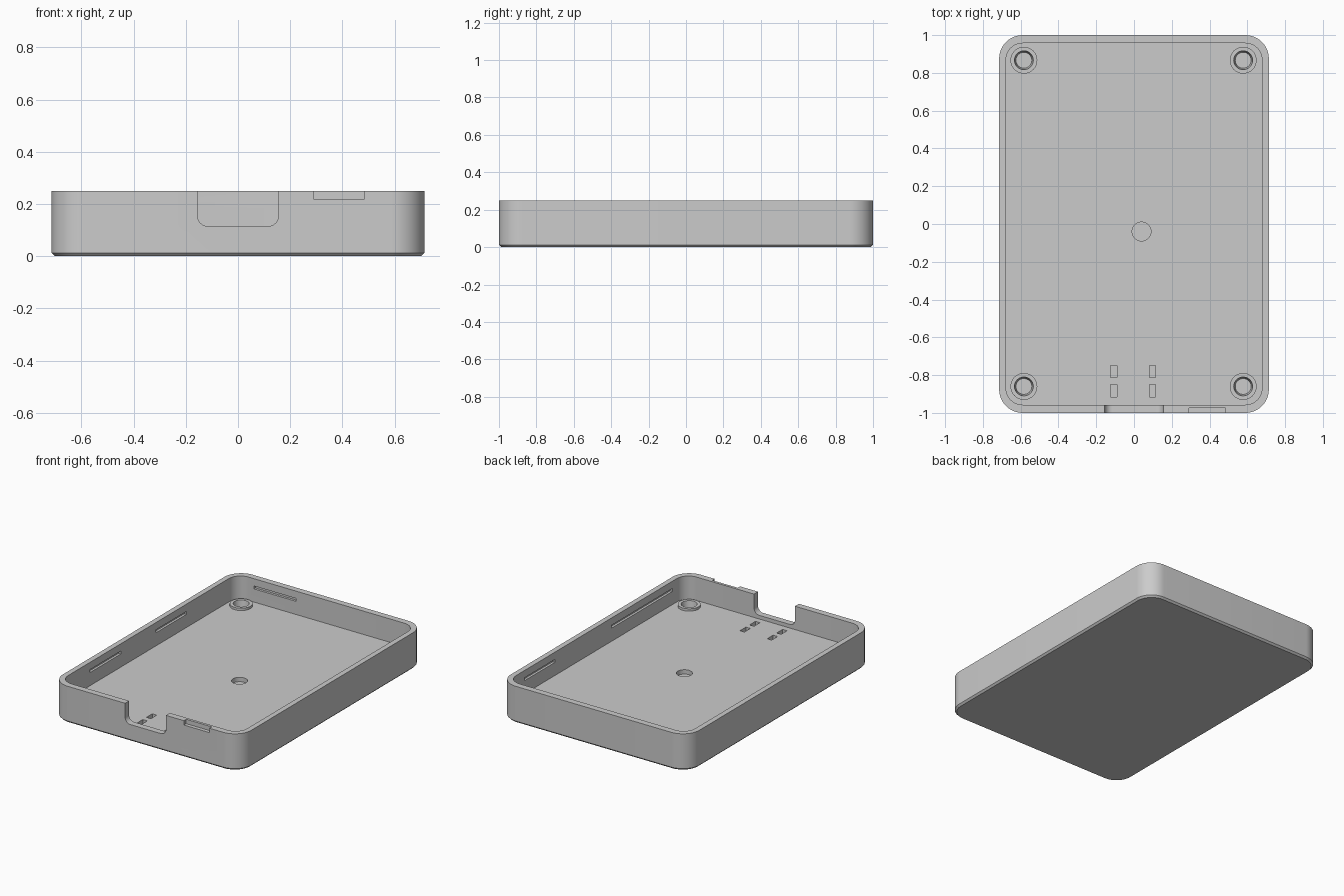
import bpy, bmesh, math
from mathutils import Matrix

if "Cube" in bpy.data.objects:
    bpy.data.objects.remove(bpy.data.objects["Cube"])

HALF_X, HALF_Y, HEIGHT, FLOOR = 0.714, 1.0, 0.25, 0.09
IN_X, IN_Y = 0.678, 0.957

grey = bpy.data.materials.new("plain grey plastic")
grey.use_nodes = True
COLOUR = (0.6, 0.6, 0.6, 1)
grey.diffuse_color = COLOUR
grey.node_tree.nodes["Principled BSDF"].inputs["Base Color"].default_value = COLOUR


def finish(name, bm):
    bmesh.ops.recalc_face_normals(bm, faces=bm.faces)
    mesh = bpy.data.meshes.new(name)
    bm.to_mesh(mesh)
    bm.free()
    mesh.materials.append(grey)
    obj = bpy.data.objects.new(name, mesh)
    bpy.context.collection.objects.link(obj)
    return obj


def rounded_outline(hx, hy, r, steps=12):
    points = []
    for i, (sx, sy) in enumerate(((1, 1), (-1, 1), (-1, -1), (1, -1))):
        for k in range(steps + 1):
            a = math.pi / 2 * (i + k / steps)
            points.append((sx * (hx - r) + r * math.cos(a),
                           sy * (hy - r) + r * math.sin(a)))
    return points


def rounded_block(name, hx, hy, r, z0, z1, chamfer=0):
    """Rounded rectangle extruded upward, with an optional lower chamfer."""
    levels = [(z0, 0), (z1, 0)]
    if chamfer:
        levels = [(z0, chamfer), (z0 + chamfer, 0), (z1, 0)]
    bm = bmesh.new()
    rings = [[bm.verts.new((x, y, z)) for x, y in
              rounded_outline(hx - inset, hy - inset, r - inset)]
             for z, inset in levels]
    n = len(rings[0])
    for low, high in zip(rings, rings[1:]):
        for i in range(n):
            j = (i + 1) % n
            bm.faces.new((low[i], low[j], high[j], high[i]))
    bm.faces.new(rings[0])
    bm.faces.new(rings[-1])
    return finish(name, bm)


def box(name, x0, x1, y0, y1, z0, z1):
    bm = bmesh.new()
    size = Matrix.Diagonal((x1 - x0, y1 - y0, z1 - z0, 1))
    middle = Matrix.Translation(((x0 + x1) / 2, (y0 + y1) / 2, (z0 + z1) / 2))
    bmesh.ops.create_cube(bm, size=1, matrix=middle @ size)
    return finish(name, bm)


def disc(name, x, y, z0, z1, r_low, r_high):
    bm = bmesh.new()
    bmesh.ops.create_cone(bm, cap_ends=True, segments=40, radius1=r_low,
                          radius2=r_high, depth=z1 - z0,
                          matrix=Matrix.Translation((x, y, (z0 + z1) / 2)))
    return finish(name, bm)


def combine(target, tool, operation="DIFFERENCE"):
    mod = target.modifiers.new("shape", "BOOLEAN")
    mod.operation, mod.solver, mod.object = operation, "EXACT", tool
    bpy.context.view_layer.objects.active = target
    bpy.ops.object.modifier_apply(modifier=mod.name)
    bpy.data.objects.remove(tool)


# Hollow tray
tray = rounded_block("tray", HALF_X, HALF_Y, 0.125, 0, HEIGHT, 0.012)
combine(tray, rounded_block("cavity", IN_X, IN_Y, 0.088, FLOOR, 0.4))

# Port notch with rounded lower corners, turned to cut through the front wall
notch = rounded_block("notch", 0.155, 0.135, 0.04, -0.1, 0.1)
notch.data.transform(Matrix.Translation((0, -1, 0.25))
                     @ Matrix.Rotation(math.pi / 2, 4, "X"))
combine(tray, notch)

# Shallow opening recess in the outer front rim
combine(tray, box("rim_recess", 0.29, 0.485, -1.1, -0.975, 0.22, 0.3))

# Snap grooves inside the walls
LOW, HIGH, DEEP = 0.18, 0.2, 0.016
for y0, y1 in ((-0.63, -0.3), (0.08, 0.41)):
    combine(tray, box("groove", -IN_X - DEEP, -0.6, y0, y1, LOW, HIGH))
for y0, y1 in ((-0.82, -0.16), (0.45, 0.78)):
    combine(tray, box("groove", 0.6, IN_X + DEEP, y0, y1, LOW, HIGH))
combine(tray, box("groove", -0.55, -0.23, 0.9, IN_Y + DEEP, LOW, HIGH))

# Blind button hole and four tie slots in the floor
combine(tray, disc("button_hole", 0.04, -0.04, 0.06, 0.12, 0.05, 0.05))
for x in (-0.108, 0.098):
    for y in (-0.78, -0.883):
        combine(tray, box("tie_slot", x - 0.017, x + 0.017,
                          y - 0.032, y + 0.032, 0.06, 0.12))

# Raised screw seats with stepped blind holes
for x in (-0.583, 0.578):
    for y in (-0.86, 0.867):
        combine(tray, disc("seat", x, y, 0.07, 0.106, 0.071, 0.071), "UNION")
        combine(tray, disc("seat_hole", x, y, 0.05, 0.12, 0.042, 0.052))

# Smooth the rounded walls, keep crisp edges
bpy.ops.object.select_all(action="DESELECT")
tray.select_set(True)
bpy.context.view_layer.objects.active = tray
bpy.ops.object.shade_smooth_by_angle(angle=math.radians(30))
